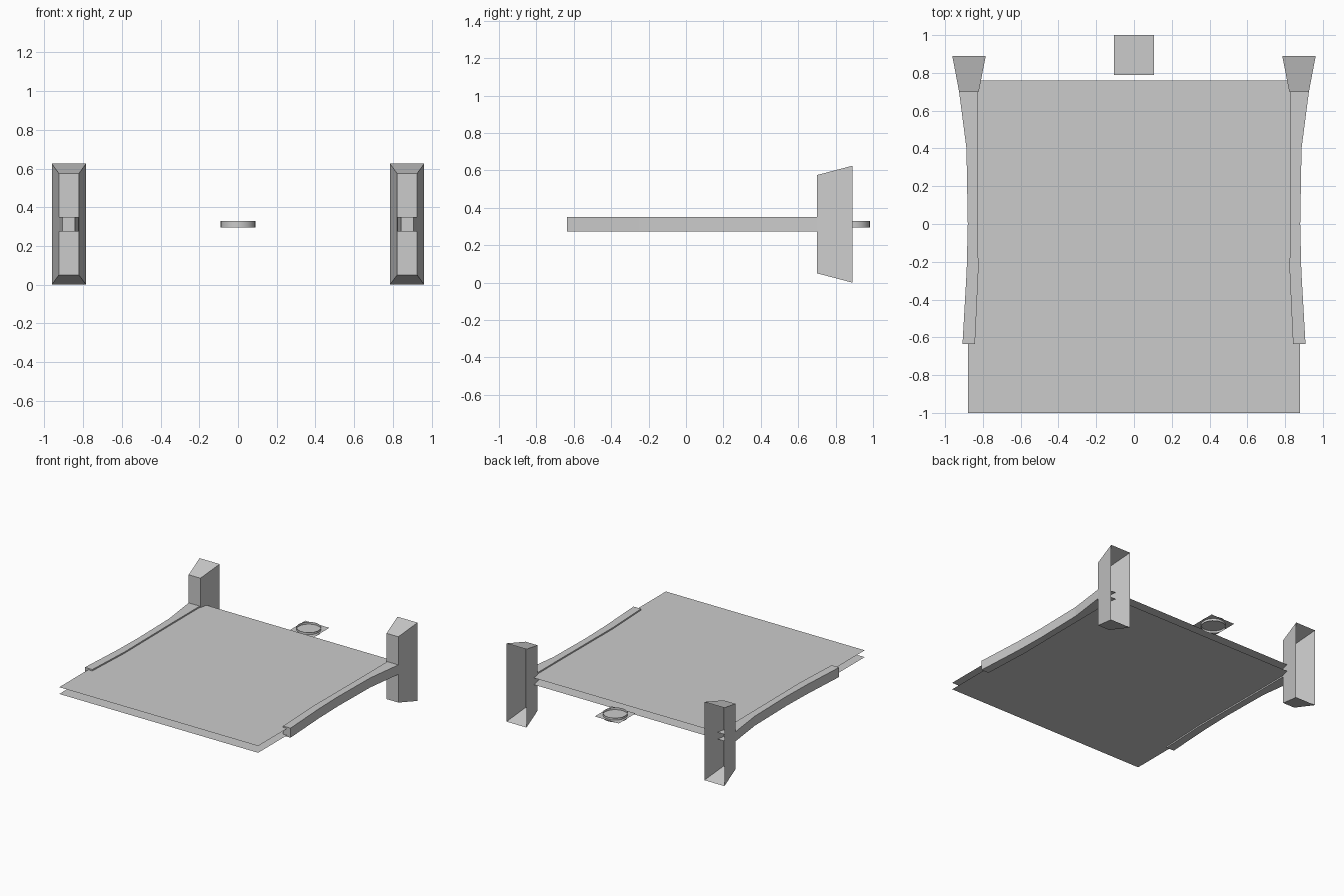
import bpy, bmesh

if "Cube" in bpy.data.objects:
    bpy.data.objects.remove(bpy.data.objects["Cube"])

ZC = 0.3125  # mid height shared by all parts


def make(name, bm, recalc=True):
    if recalc:
        bmesh.ops.recalc_face_normals(bm, faces=bm.faces)
    me = bpy.data.meshes.new(name)
    bm.to_mesh(me)
    bm.free()
    ob = bpy.data.objects.new(name, me)
    bpy.context.collection.objects.link(ob)
    return ob


def loft(name, sections, side):
    """Box sections (y, x_in, x_out, z_lo, z_hi), capped at the first, open at the last."""
    bm = bmesh.new()
    rings = []
    for y, xi, xo, lo, hi in sections:
        rings.append([bm.verts.new((side * x, y, z))
                      for x, z in ((xi, lo), (xo, lo), (xo, hi), (xi, hi))])
    bm.faces.new(rings[0])
    for a, b in zip(rings, rings[1:]):
        for i in range(4):
            j = (i + 1) % 4
            bm.faces.new((a[i], a[j], b[j], b[i]))
    return make(name, bm)


def sheet(name, hx, y0, y1, z):
    bm = bmesh.new()
    bm.faces.new([bm.verts.new((x, y, z)) for x, y in
                  ((-hx, y0), (hx, y0), (hx, y1), (-hx, y1))])
    return make(name, bm, False)


# Two thin stacked deck sheets
sheet("upper_deck", 0.878, -1.0, 0.76, ZC + 0.027)
sheet("lower_deck", 0.878, -1.0, 0.76, ZC - 0.027)

# Curved side rails and flared rear fins (fins open at the back)
rail = [(-0.635, 0.842, 0.908), (-0.25, 0.824, 0.886), (0.0, 0.826, 0.88),
        (0.4, 0.828, 0.887), (0.70, 0.828, 0.926)]
for side, label in ((-1, "left"), (1, "right")):
    loft(label + "_rail", [(*s, ZC - 0.038, ZC + 0.038) for s in rail], side)
    loft(label + "_fin", [(0.70, 0.822, 0.926, 0.05, 0.575),
                          (0.89, 0.785, 0.962, 0.0, 0.625)], side)

# Rear square sheet with an open ring through it
sheet("rear_sheet", 0.106, 0.788, 1.0, ZC)
bm = bmesh.new()
bmesh.ops.create_cone(bm, cap_ends=False, segments=24, radius1=0.09,
                      radius2=0.09, depth=0.035)
ring = make("rear_ring", bm)
ring.location = (0, 0.893, ZC)
for p in ring.data.polygons:
    p.use_smooth = True
